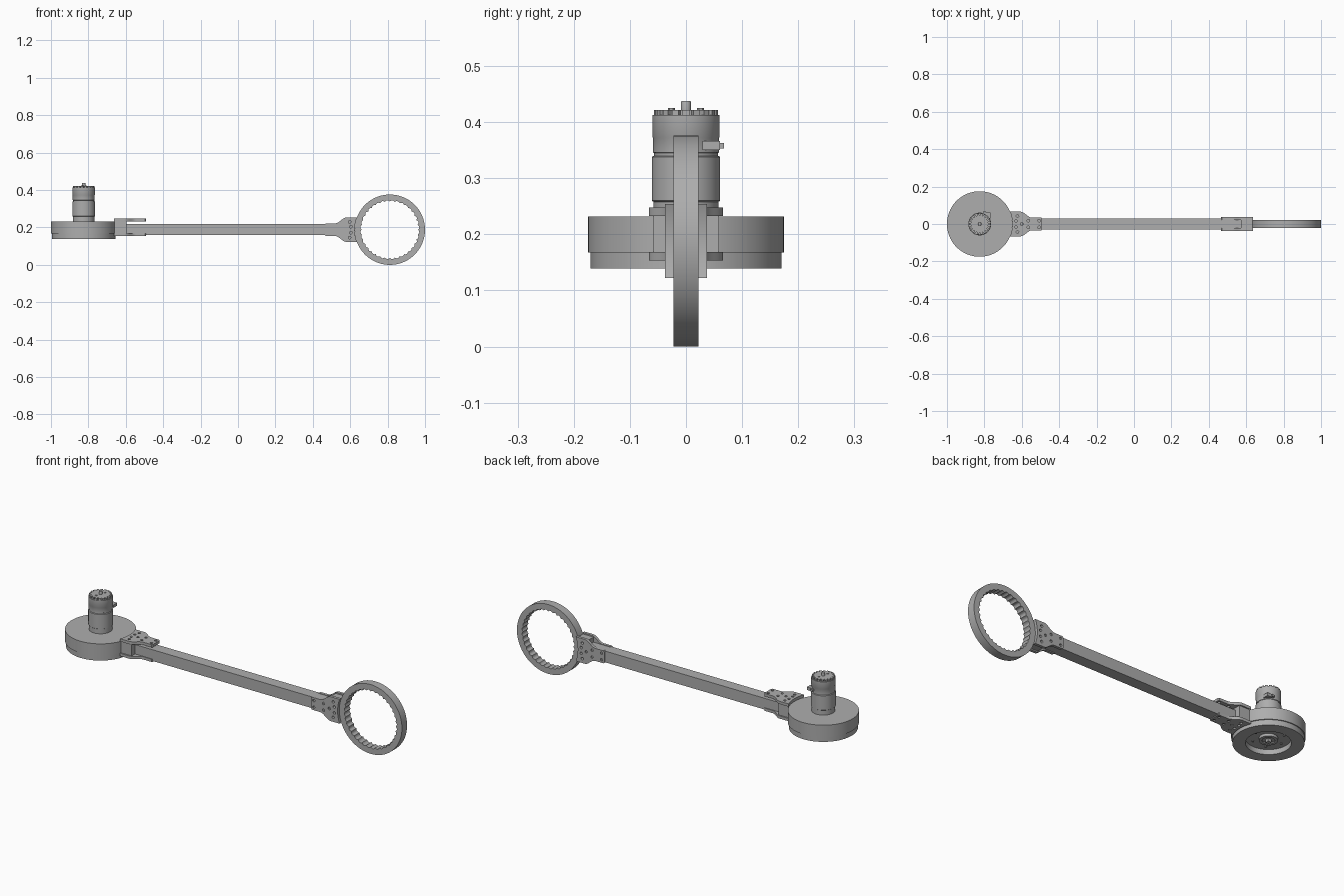
import bpy, bmesh
from math import pi, sin, cos, sqrt, radians
from mathutils import Matrix, Vector

cube = bpy.data.objects.get("Cube")
if cube:
    bpy.data.objects.remove(cube, do_unlink=True)

GREY = (0.42, 0.42, 0.42, 1)
grey = bpy.data.materials.new("machined grey")
grey.use_nodes = True
grey.diffuse_color = GREY
grey.node_tree.nodes["Principled BSDF"].inputs["Base Color"].default_value = GREY

HUB_X, HUB_R = -0.825, 0.175      # drive housing
RING_X, RING_R = 0.812, 0.188     # toothed ring
MID_Z = 0.188


def finish(name, bm):
    bmesh.ops.remove_doubles(bm, verts=bm.verts, dist=1e-5)
    bmesh.ops.recalc_face_normals(bm, faces=bm.faces)
    mesh = bpy.data.meshes.new(name)
    bm.to_mesh(mesh)
    bm.free()
    mesh.materials.append(grey)
    ob = bpy.data.objects.new(name, mesh)
    bpy.context.collection.objects.link(ob)
    bpy.ops.object.select_all(action='DESELECT')
    ob.select_set(True)
    bpy.context.view_layer.objects.active = ob
    bpy.ops.object.shade_smooth_by_angle(angle=radians(30))
    return ob


def lathe(name, profile, x=HUB_X, y=0, steps=64):
    """Turn (radius, z) points about a vertical axis."""
    bm = bmesh.new()
    vs = [bm.verts.new((r, 0, z)) for r, z in profile]
    edges = [bm.edges.new(p) for p in zip(vs, vs[1:])]
    bmesh.ops.spin(bm, geom=vs + edges, cent=(0, 0, 0), axis=(0, 0, 1),
                   angle=2 * pi, steps=steps)
    bmesh.ops.translate(bm, verts=bm.verts, vec=(x, y, 0))
    return finish(name, bm)


def box(name, centre, size, turn=0):
    bm = bmesh.new()
    bmesh.ops.create_cube(bm, size=1, matrix=Matrix.Translation(centre)
                          @ Matrix.Rotation(turn, 4, 'Z') @ Matrix.Diagonal((*size, 1)))
    return finish(name, bm)


def slab(name, loops, thickness, matrix):
    """Flat sheet from an outline followed by hole loops."""
    curve = bpy.data.curves.new(name, 'CURVE')
    curve.dimensions, curve.fill_mode, curve.extrude = '2D', 'BOTH', thickness / 2
    for pts in loops:
        sp = curve.splines.new('POLY')
        sp.points.add(len(pts) - 1)
        for p, (u, v) in zip(sp.points, pts):
            p.co = (u, v, 0, 1)
        sp.use_cyclic_u = True
    tmp = bpy.data.objects.new(name, curve)
    bpy.context.collection.objects.link(tmp)
    mesh = bpy.data.meshes.new_from_object(tmp.evaluated_get(
        bpy.context.evaluated_depsgraph_get()))
    bm = bmesh.new()
    bm.from_mesh(mesh)
    bmesh.ops.transform(bm, matrix=matrix, verts=bm.verts)
    bpy.data.objects.remove(tmp, do_unlink=True)
    bpy.data.meshes.remove(mesh)
    bpy.data.curves.remove(curve)
    return finish(name, bm)


def circle(u, v, r, n):
    return [(u + r * cos(2 * pi * i / n), v + r * sin(2 * pi * i / n)) for i in range(n)]


def mirrored(r, half):
    """Close an upper half outline with a hollow arc of radius r."""
    top = half[0][1]
    arc = [(sqrt(r * r - v * v), v) for v in (top * (i / 8 - 1) for i in range(17))]
    return arc + half + [(u, -v) for u, v in reversed(half)]


def plate_loops(r):
    wide, narrow = 0.066, 0.034
    half = [(r + 0.042, wide)]
    for i in range(1, 11):                       # S-shaped shoulder
        t = i / 10
        half.append((r + 0.042 + 0.063 * t, narrow + (wide - narrow) * (1 + cos(pi * t)) / 2))
    half += [(r + 0.154, narrow), (r + 0.159, narrow - 0.005)]
    holes = [(0.143, 0.018), (0.085, 0.018), (0.027, 0.042), (0.020, 0.016)]
    loops = [mirrored(r, half), circle(r + 0.05, 0, 0.007, 16)]
    for u, v in holes:
        loops += [circle(r + u, s * v, 0.007, 16) for s in (1, -1)]
    return loops


def bracket(side, r, matrix, gap):
    for label, s in (("first", 1), ("second", -1)):
        slab(f"{side}_bracket_{label}_plate", plate_loops(r), 0.015,
             matrix @ Matrix.Translation((0, 0, s * (gap / 2 + 0.0075))))
    slab(f"{side}_bracket_spacer", [mirrored(r, [(r + 0.053, 0.059)])], gap, matrix)


# Arm and its two brackets
box("arm_beam", (-0.01, 0, 0.189), (1.18, 0.061, 0.061))
bracket("right", HUB_R, Matrix.Translation((HUB_X, 0, 0.2005)), 0.064)
upright = (Matrix.Translation((RING_X, 0, MID_Z)) @ Matrix.Rotation(pi, 4, 'Z')
           @ Matrix.Rotation(pi / 2, 4, 'X'))
bracket("left", RING_R, upright, 0.044)

# Ring with scalloped inner wall
TEETH, SUB = 36, 6
inner = []
for i in range(TEETH * SUB):
    a = 2 * pi * i / (TEETH * SUB)
    rad = 0.151 + 0.007 * abs(sin(TEETH * a / 2))
    inner.append((rad * cos(a), rad * sin(a)))
slab("toothed_ring", [circle(0, 0, RING_R, 96), inner], 0.044, upright)

# Drive housing, recessed underneath
lathe("drive_housing", [(0, 0.232), (HUB_R, 0.232), (HUB_R, 0.168), (0.17, 0.168),
                        (0.17, 0.139), (0.108, 0.139), (0.108, 0.166), (0, 0.166)], steps=96)
lathe("output_hub", [(0, 0.166), (0.045, 0.166), (0.045, 0.152), (0.03, 0.152),
                     (0.03, 0.158), (0, 0.158)])
box("output_shaft", (HUB_X, 0, 0.152), (0.02, 0.02, 0.02))
for i in range(6):
    a = pi * i / 3
    lathe(f"housing_bolt_{i + 1}", [(0, 0.167), (0.006, 0.167), (0.006, 0.162), (0, 0.162)],
          HUB_X + 0.078 * cos(a), 0.078 * sin(a), 12)

# Motor body with grooves, cap and shaft
lathe("motor_body", [(0, 0.23), (0.058, 0.23), (0.058, 0.258), (0.061, 0.26), (0.061, 0.338),
                     (0.057, 0.34), (0.057, 0.345), (0.059, 0.346), (0.059, 0.372),
                     (0.060, 0.374), (0.060, 0.413), (0.046, 0.413), (0.046, 0.422), (0, 0.422)])
for i in range(18):
    a = 2 * pi * i / 18
    spot = Vector((HUB_X + 0.050 * cos(a), 0.050 * sin(a), 0.4175))
    box(f"cap_rib_{i + 1}", spot, (0.013, 0.012, 0.009), a)
lathe("motor_shaft", [(0, 0.42), (0.009, 0.42), (0.009, 0.436), (0.008, 0.438), (0, 0.438)],
      steps=24)
for i, s in enumerate((1, -1)):
    lathe(f"cap_screw_{i + 1}", [(0, 0.42), (0.006, 0.42), (0.006, 0.425), (0, 0.425)],
          HUB_X + s * 0.008, s * 0.026, 12)

# Cable socket on the motor
box("cable_socket", (HUB_X + 0.04, 0.045, 0.358), (0.034, 0.032, 0.016))
box("cable_plug", (HUB_X + 0.025, 0.060, 0.358), (0.016, 0.016, 0.010))
